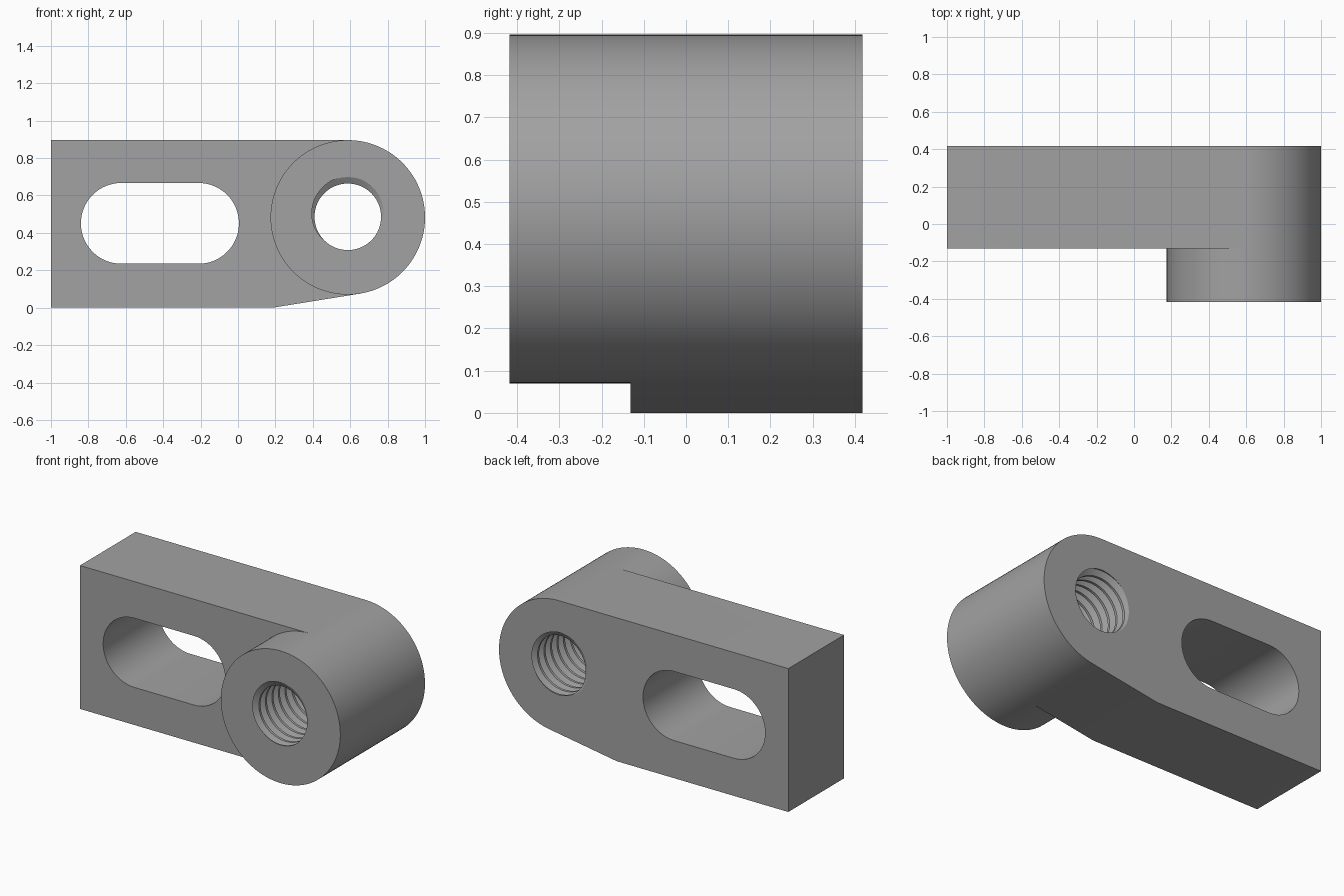
import bpy, bmesh, math
from math import cos, sin, pi, radians

if "Cube" in bpy.data.objects:
    bpy.data.objects.remove(bpy.data.objects["Cube"])

CX, CZ, R = 0.587, 0.483, 0.413          # boss axis and radius
FRONT, STEP, BACK = -0.418, -0.132, 0.418
TOP = CZ + R
grey = bpy.data.materials.new("steel grey")
grey.diffuse_color = (0.36, 0.36, 0.36, 1)
grey.use_nodes = True
grey.node_tree.nodes["Principled BSDF"].inputs["Base Color"].default_value = grey.diffuse_color


def make_object(name, bm):
    bmesh.ops.recalc_face_normals(bm, faces=bm.faces)
    mesh = bpy.data.meshes.new(name)
    bm.to_mesh(mesh)
    bm.free()
    mesh.materials.append(grey)
    ob = bpy.data.objects.new(name, mesh)
    bpy.context.collection.objects.link(ob)
    return ob


def arc(cx, cz, r, a0, a1, n):
    return [(cx + r * cos(radians(a0 + (a1 - a0) * i / n)),
             cz + r * sin(radians(a0 + (a1 - a0) * i / n))) for i in range(n + 1)]


# Stepped body: flat plate whose rounded end continues forward as a boss
bm = bmesh.new()
outer = arc(CX, CZ, R, -80.9, 90, 56)
inner = arc(CX, CZ, R, 90, 279.1, 62)[1:-1]
corners = [(-1, TOP), (-1, 0), (0.185, 0)]


def ring(points, y):
    return [bm.verts.new((x, y, z)) for x, z in points]


def walls(a, b, closed=False):
    for i in range(len(a) if closed else len(a) - 1):
        j = (i + 1) % len(a)
        bm.faces.new((a[i], a[j], b[j], b[i]))


back = ring(outer + corners, BACK)
plate_outer, plate_corners = ring(outer, STEP), ring(corners, STEP)
plate_inner = ring(inner, STEP)
boss = ring(outer + inner, FRONT)
walls(back, plate_outer + plate_corners, True)
walls(plate_outer + plate_inner, boss, True)
bm.faces.new(back)
bm.faces.new(boss)
bm.faces.new([plate_outer[-1]] + plate_corners + [plate_outer[0]] + plate_inner[::-1])
body = make_object("clamp_arm", bm)

# Slot cutter
bm = bmesh.new()
slot = arc(-0.211, 0.451, 0.216, -90, 90, 32) + arc(-0.624, 0.451, 0.216, 90, 270, 32)
a, b = ring(slot, -0.6), ring(slot, 0.6)
walls(a, b, True)
bm.faces.new(a)
bm.faces.new(b)
slot_cutter = make_object("slot_cutter", bm)

# Threaded hole cutter: rows follow the helix and are clamped at both ends
MINOR, MAJOR, PITCH, N, END = 0.178, 0.212, 0.064, 64, 0.45
HZ = 0.486
profile = [0.0, 0.25, 0.625 - 0.0625, 0.625 + 0.0625]    # crest, crest, root, root


def radius(t):
    t %= 1.0
    if t < 0.25:
        return MINOR
    return MINOR + (MAJOR - MINOR) * min(1, (0.375 - abs(t - 0.625)) / 0.3125)


bm = bmesh.new()
shift = FRONT - PITCH * 0.875            # deepest groove meets the front face at the top
turns = range(-3, 17)
cols = []
for j in range(N + 1):
    ang = 2 * pi * j / N
    col = []
    for k in turns:
        for p in profile:
            y = max(-END, min(END, shift + PITCH * (k + p + j / N)))
            r = radius((y - shift) / PITCH - j / N)
            col.append(bm.verts.new((CX + r * cos(ang), y, HZ + r * sin(ang))))
    cols.append(col)
for c, d in zip(cols, cols[1:]):
    walls(c, d)
bmesh.ops.remove_doubles(bm, verts=bm.verts, dist=1e-5)
bmesh.ops.holes_fill(bm, edges=[e for e in bm.edges if e.is_boundary], sides=0)
thread_cutter = make_object("thread_cutter", bm)

# Cut the slot and the threaded hole
bpy.context.view_layer.objects.active = body
body.select_set(True)
for cutter in (slot_cutter, thread_cutter):
    cutter.hide_render = True
    mod = body.modifiers.new(cutter.name, "BOOLEAN")
    mod.operation, mod.solver, mod.object = "DIFFERENCE", "EXACT", cutter
    bpy.ops.object.modifier_apply(modifier=mod.name)
    bpy.data.objects.remove(cutter)
bpy.ops.object.shade_smooth_by_angle(angle=radians(25))
